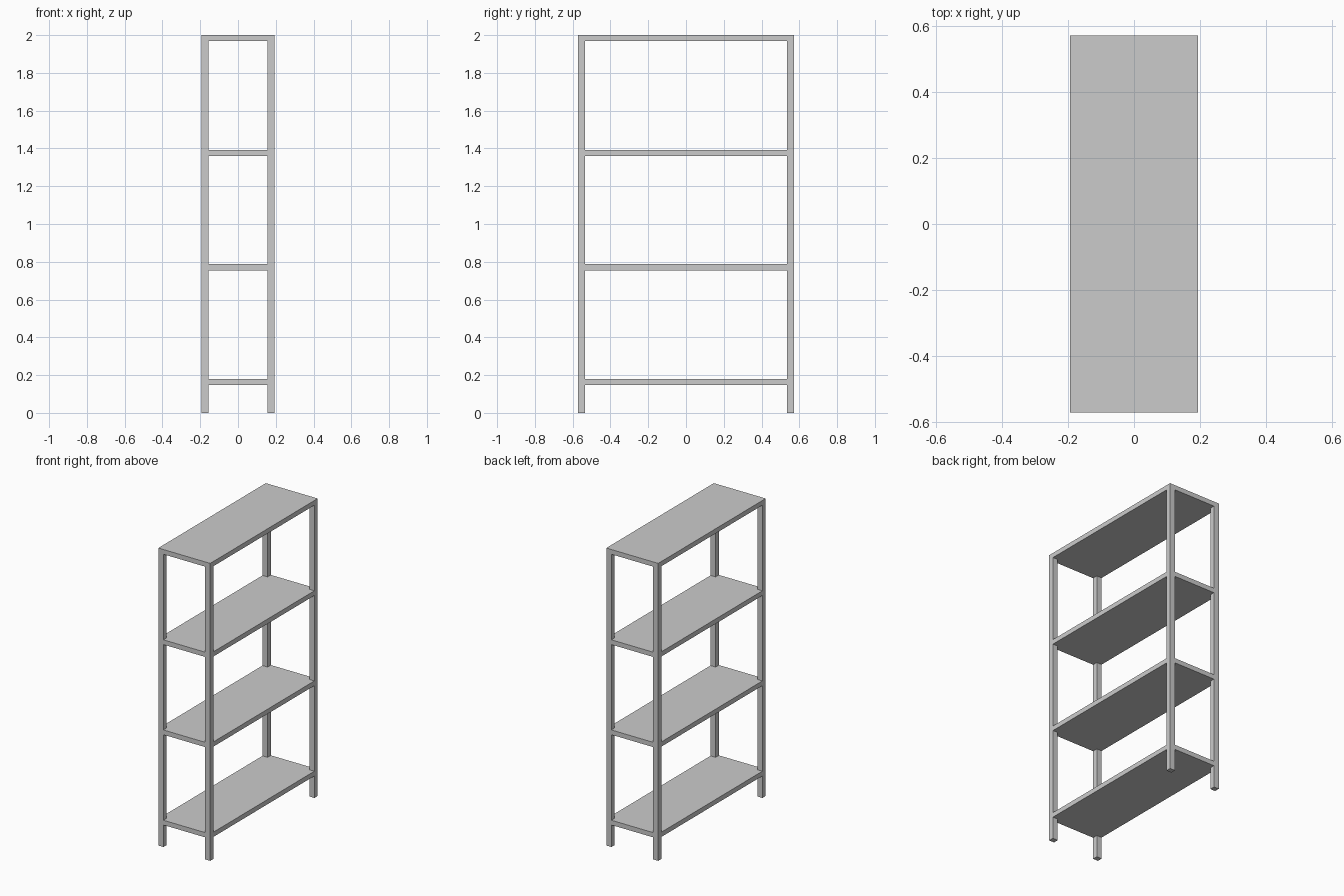
import bpy

if "Cube" in bpy.data.objects:
    bpy.data.objects.remove(bpy.data.objects["Cube"])

HX, HY = 0.193, 0.571      # half width and half depth
PX, PY = 0.038, 0.035      # post section
T = 0.032                  # shelf thickness
TOP = 2.0


def prism(name, outline, z0, z1):
    """Extrude a counter-clockwise xy outline from z0 to z1."""
    n = len(outline)
    verts = [(x, y, z) for z in (z0, z1) for x, y in outline]
    faces = [list(range(n))[::-1], list(range(n, 2 * n))]
    faces += [(i, (i + 1) % n, n + (i + 1) % n, n + i) for i in range(n)]
    mesh = bpy.data.meshes.new(name)
    mesh.from_pydata(verts, [], faces)
    ob = bpy.data.objects.new(name, mesh)
    bpy.context.collection.objects.link(ob)
    return ob


def rect(x0, x1, y0, y1):
    return [(x0, y0), (x1, y0), (x1, y1), (x0, y1)]


# Top board covers the posts
prism("top_shelf", rect(-HX, HX, -HY, HY), TOP - T, TOP)

# Corner posts
for sx, side in ((-1, "left"), (1, "right")):
    for sy, end in ((-1, "front"), (1, "back")):
        cx, cy = sx * (HX - PX / 2), sy * (HY - PY / 2)
        prism(f"{end}_{side}_post",
              rect(cx - PX / 2, cx + PX / 2, cy - PY / 2, cy + PY / 2),
              0, TOP - T)

# Lower shelves, notched around the posts and flush with their outer faces
ix, iy = HX - PX, HY - PY
notched = [(-ix, -HY), (ix, -HY), (ix, -iy), (HX, -iy),
           (HX, iy), (ix, iy), (ix, HY), (-ix, HY),
           (-ix, iy), (-HX, iy), (-HX, -iy), (-ix, -iy)]
for name, z in (("bottom_shelf", 0.18), ("lower_shelf", 0.787), ("upper_shelf", 1.393)):
    prism(name, notched, z - T, z)
